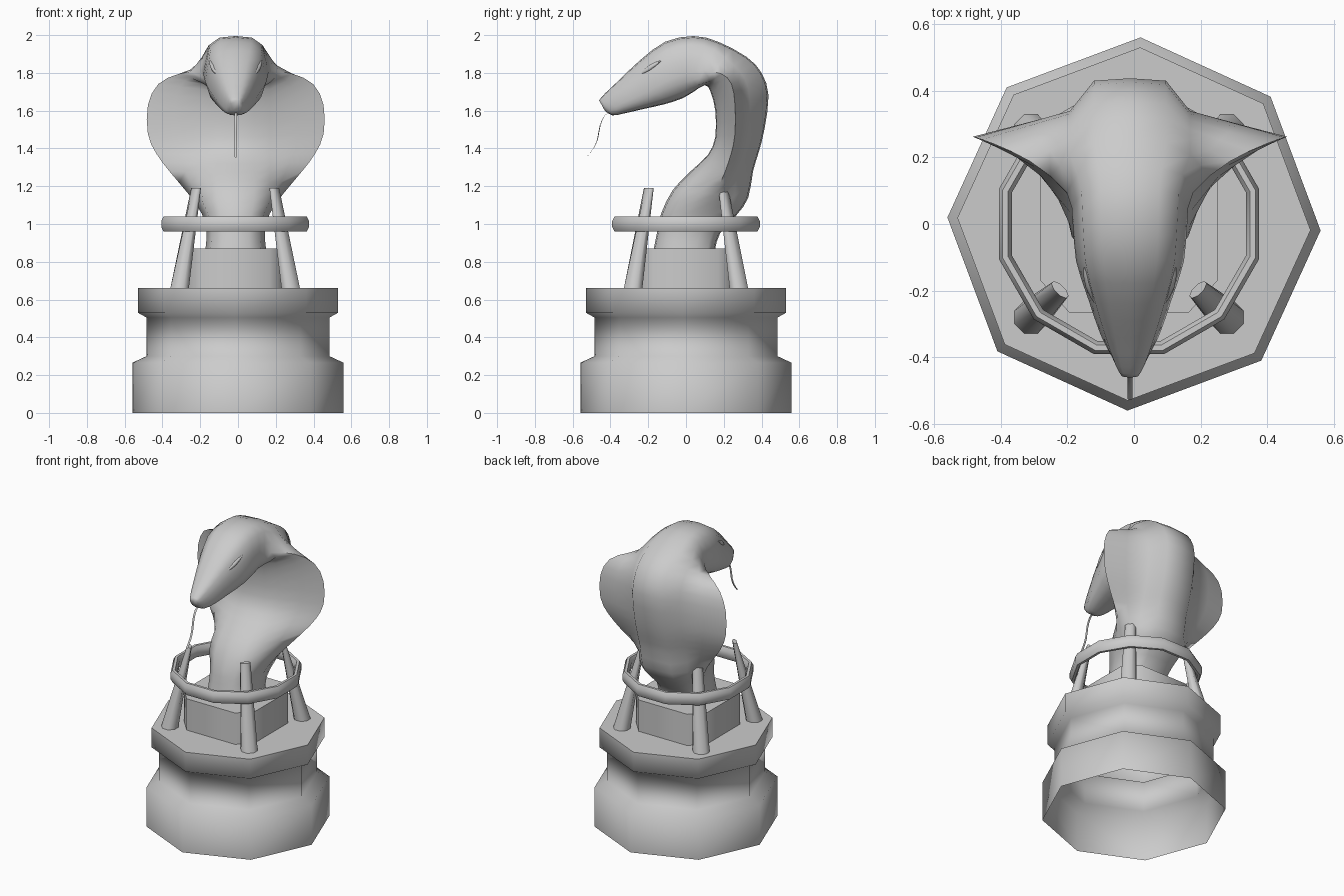
import bpy, math
from mathutils import Vector

if "Cube" in bpy.data.objects:
    bpy.data.objects.remove(bpy.data.objects["Cube"])

CX = -0.012  # the figure stands slightly left of the plinth axis

stone = bpy.data.materials.new("grey_stone")
stone.diffuse_color = (0.6, 0.6, 0.6, 1)
stone.use_nodes = True
stone.node_tree.nodes["Principled BSDF"].inputs["Base Color"].default_value = stone.diffuse_color


def loft(name, rings, cap_start=True, closed=False, angle=65):
    """Skin a list of equal-length point rings into a smooth mesh."""
    n = len(rings[0])
    verts = [p for r in rings for p in r]
    faces = []
    for i in range(len(rings) if closed else len(rings) - 1):
        a, b = i * n, (i + 1) % len(rings) * n
        faces += [(a + j, a + (j + 1) % n, b + (j + 1) % n, b + j) for j in range(n)]
    if not closed:
        if cap_start:
            faces.append(tuple(reversed(range(n))))
        faces.append(tuple(range(len(verts) - n, len(verts))))
    me = bpy.data.meshes.new(name)
    me.from_pydata(verts, [], faces)
    me.materials.append(stone)
    ob = bpy.data.objects.new(name, me)
    bpy.context.collection.objects.link(ob)
    bpy.ops.object.select_all(action='DESELECT')
    ob.select_set(True)
    bpy.context.view_layer.objects.active = ob
    bpy.ops.object.mode_set(mode='EDIT')
    bpy.ops.mesh.select_all(action='SELECT')
    bpy.ops.mesh.normals_make_consistent(inside=False)
    bpy.ops.object.mode_set(mode='OBJECT')
    bpy.ops.object.shade_smooth_by_angle(angle=math.radians(angle))
    return ob


def refine(rows):
    """Insert a smooth midpoint between neighbouring rows."""
    out = []
    for i in range(len(rows) - 1):
        p, a, b, q = rows[max(i - 1, 0)], rows[i], rows[i + 1], rows[min(i + 2, len(rows) - 1)]
        out += [a, [(9 * (v + w) - u - x) / 16 for u, v, w, x in zip(p, a, b, q)]]
    return out + [rows[-1]]


def oval(c, u, v, n, turn=0.0):
    """Ring of n points around c with half axes u and v."""
    return [c + u * math.cos(math.tau * (j + turn) / n) + v * math.sin(math.tau * (j + turn) / n)
            for j in range(n)]


X, Y, Z = Vector((1, 0, 0)), Vector((0, 1, 0)), Vector((0, 0, 1))

# Octagonal plinth, hollow underneath
profile = [(.56, 0), (.56, .265), (.485, .3), (.485, .505), (.53, .53), (.53, .66)]
loft("plinth", [oval(Z * z, X * r, Y * r, 8, -2 / 45) for r, z in profile],
     cap_start=False, angle=70)

# Chamfered block under the body
corner = [(.265, .17), (.18, .265)]
front_half = [(x, -y) for x, y in corner] + [(-x, -y) for x, y in reversed(corner)]
block = front_half + [(-x, -y) for x, y in front_half]
loft("pedestal_block", [[(x - .015, y, z) for x, y in block] for z in (.66, .87)])

# Twelve-sided rail
rail = []
for k in range(12):
    a = math.tau * (k + .5) / 12
    out = X * math.cos(a) + Y * math.sin(a)
    rail.append(oval(out * .384 + Z - X * .015, out * .022, Z * .043, 8, .5))
loft("rail", rail, closed=True, angle=50)

# Four leaning, tapered posts with softened square sections
for sx in (1, -1):
    for sy in (1, -1):
        radial = Vector((sx, sy, 0)).normalized()
        side = Vector((-sy, sx, 0)).normalized()
        rings = []
        for x, y, z, hr, ht in ((.294, .28, .66, .05, .05), (.207, .197, 1.19, .013, .032)):
            c = Vector((sx * x - .015, sy * y, z))
            rings.append(oval(c, radial * hr * 1.06, side * ht * 1.06, 8, .5))
        loft("post", rings)

# Serpent stations: front y z, back y z, side edge fraction, half-width
stations = [
    (-.17, .87, .155, .87, .5, .16),
    (-.15, .97, .18, .95, .5, .155),
    (-.13, 1.06, .27, 1.05, .53, .18),
    (-.07, 1.18, .33, 1.14, .55, .25),
    (.02, 1.275, .355, 1.28, .56, .35),
    (.115, 1.365, .385, 1.38, .46, .42),
    (.155, 1.46, .415, 1.5, .4, .465),
    (.155, 1.6, .437, 1.68, .37, .465),
    (.13, 1.70, .40, 1.80, .41, .41),
    (.10, 1.735, .32, 1.885, .4, .30),
    (.04, 1.70, .17, 1.965, .42, .19),
    (-.02, 1.665, .04, 1.995, .4, .172),
    (-.11, 1.635, -.11, 1.965, .36, .162),
    (-.22, 1.61, -.24, 1.87, .31, .125),
    (-.33, 1.585, -.34, 1.775, .3, .088),
    (-.39, 1.575, -.43, 1.69, .32, .052),
    (-.43, 1.60, -.46, 1.655, .5, .03),
]


def section(s):
    """Body section: a round core that flares to a thin hood when wide."""
    f, b = Vector((CX, s[0], s[1])), Vector((CX, s[2], s[3]))
    e, w = f.lerp(b, s[4]), s[5]
    c = min(.83 * w, .18)
    k = .76 - .31 * min(1, max(0, (w - .17) / .15))
    m = (c + w) / 2
    half = [(.55 * c, f.lerp(e, .04)), (c, f.lerp(e, .3)), (m, f.lerp(e, .65)), (w, e),
            (m, e.lerp(b, k / 2)), (c, e.lerp(b, k)), (.6 * c, e.lerp(b, .96))]
    return ([f] + [p + X * x for x, p in half] + [b] + [p - X * x for x, p in reversed(half)])


loft("serpent_body", [section(s) for s in refine(stations)], angle=80)

# Brow lids over the eyes
for sx in (1, -1):
    lid = []
    for i in range(5):
        t = i / 4
        r = .002 + .014 * math.sin(math.pi * t)
        c = Vector((CX + sx * (.137 - .04 * t), -.13 - .12 * t, 1.865 - .075 * t))
        lid.append(oval(c, X * r, Z * r, 8))
    loft("brow_lid", lid)

# Hanging tongue
path = [(-.39, 1.60), (-.43, 1.575), (-.455, 1.52), (-.468, 1.45), (-.49, 1.40), (-.525, 1.355)]
loft("tongue", [oval(Vector((CX, y, z)), X * .007, (Y + Z) * .003, 6) for y, z in refine(path)])
